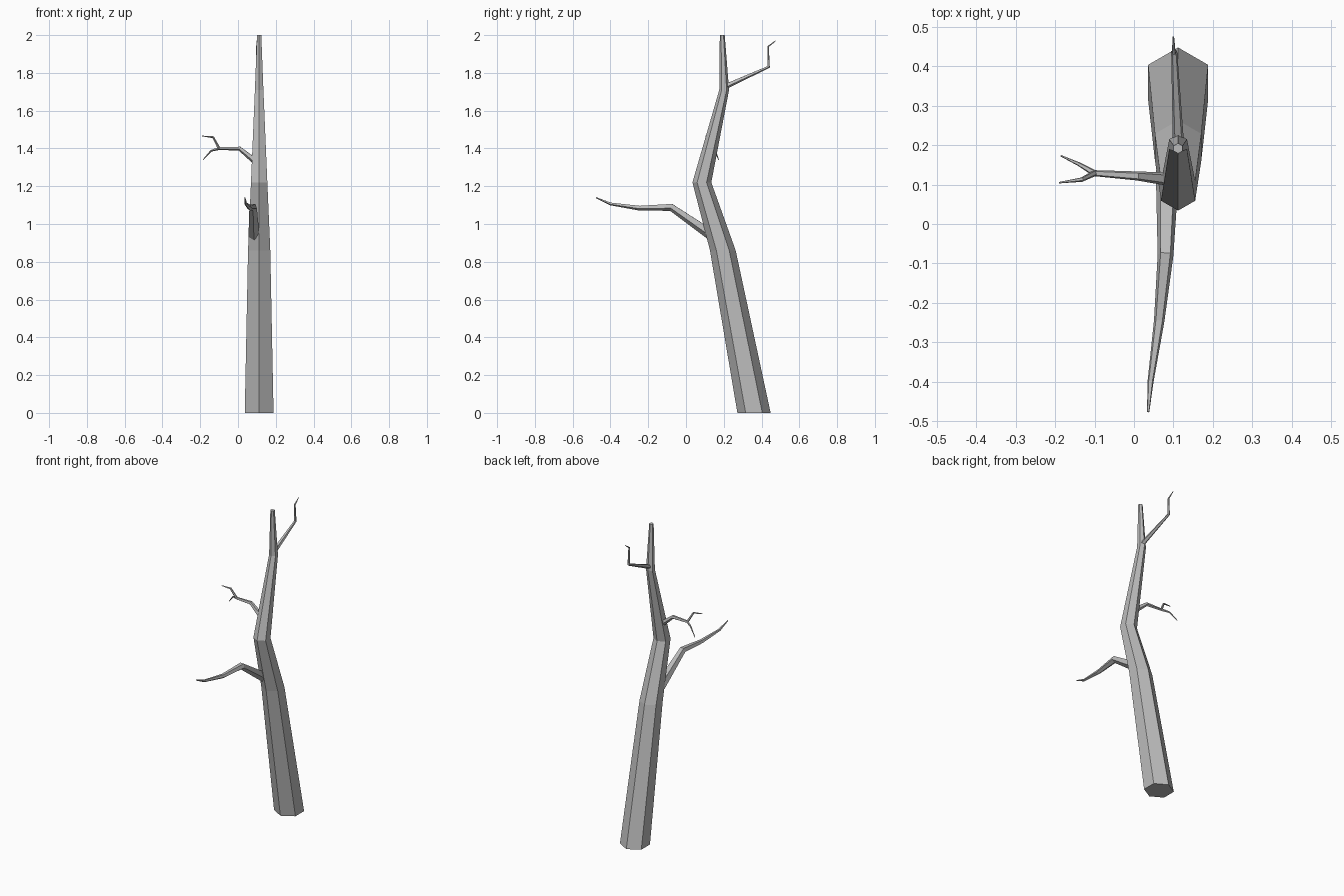
import bpy
import bmesh
from math import cos, sin, pi
from mathutils import Vector

cube = bpy.data.objects.get("Cube")
if cube:
    bpy.data.objects.remove(cube, do_unlink=True)

bark = bpy.data.materials.new("bark_grey")
bark.use_nodes = True
grey = (0.5, 0.5, 0.5, 1)
bark.diffuse_color = grey
bark.node_tree.nodes["Principled BSDF"].inputs["Base Color"].default_value = grey


def limb(name, path, sides, level=False):
    """Tapered faceted tube through (x, y, z, radius) points; level keeps rings horizontal."""
    pts = [Vector(p[:3]) for p in path]
    radii = [p[3] for p in path]
    bm = bmesh.new()
    rings = []
    side = Vector((1, 0, 0))
    if not level:
        side = (pts[1] - pts[0]).cross(Vector((0, 0, 1)))
    for i, p in enumerate(pts):
        # Ring plane halves the bend between neighbouring segments
        axis = Vector((0, 0, 1))
        if not level:
            before = (p - pts[max(i - 1, 0)]).normalized()
            after = (pts[min(i + 1, len(pts) - 1)] - p).normalized()
            axis = (before + after).normalized()
        side = (side - axis * side.dot(axis)).normalized()
        up = axis.cross(side)
        ring = []
        for k in range(sides):
            a = pi / 2 + 2 * pi * k / sides
            ring.append(bm.verts.new(p + radii[i] * (side * cos(a) + up * sin(a))))
        rings.append(ring)
    for low, high in zip(rings, rings[1:]):
        for k in range(sides):
            n = (k + 1) % sides
            bm.faces.new((low[k], low[n], high[n], high[k]))
    bm.faces.new(rings[0][::-1])
    bm.faces.new(rings[-1])
    bmesh.ops.recalc_face_normals(bm, faces=bm.faces)
    mesh = bpy.data.meshes.new(name)
    bm.to_mesh(mesh)
    bm.free()
    mesh.materials.append(bark)
    obj = bpy.data.objects.new(name, mesh)
    bpy.context.scene.collection.objects.link(obj)
    return obj


# Bent six-sided trunk
limb("trunk", [(0.112, 0.36, 0, 0.088), (0.112, 0.195, 0.86, 0.068),
               (0.112, 0.084, 1.22, 0.05), (0.112, 0.202, 1.71, 0.026),
               (0.112, 0.192, 2.0, 0.013)], 6, level=True)

# Long low branch reaching forward
limb("front_branch", [(0.085, 0.14, 0.94, 0.031), (0.08, -0.078, 1.09, 0.021),
                      (0.064, -0.245, 1.085, 0.014), (0.042, -0.4, 1.107, 0.008),
                      (0.036, -0.477, 1.14, 0.003)], 5)

# Forked middle branch on the right
fork = (-0.1, 0.129, 1.4, 0.008)
limb("right_branch", [(0.095, 0.113, 1.33, 0.018), (0.008, 0.122, 1.4, 0.012), fork], 5)
limb("right_upper_twig", [fork, (-0.132, 0.113, 1.46, 0.006),
                          (-0.19, 0.105, 1.466, 0.002)], 5)
limb("right_lower_twig", [fork, (-0.142, 0.153, 1.388, 0.005),
                          (-0.185, 0.173, 1.34, 0.002)], 5)

# High branch at the back with an upturned end
limb("back_branch", [(0.113, 0.2, 1.725, 0.015), (0.102, 0.437, 1.832, 0.008),
                     (0.101, 0.434, 1.94, 0.005), (0.1, 0.475, 1.97, 0.002)], 5)
